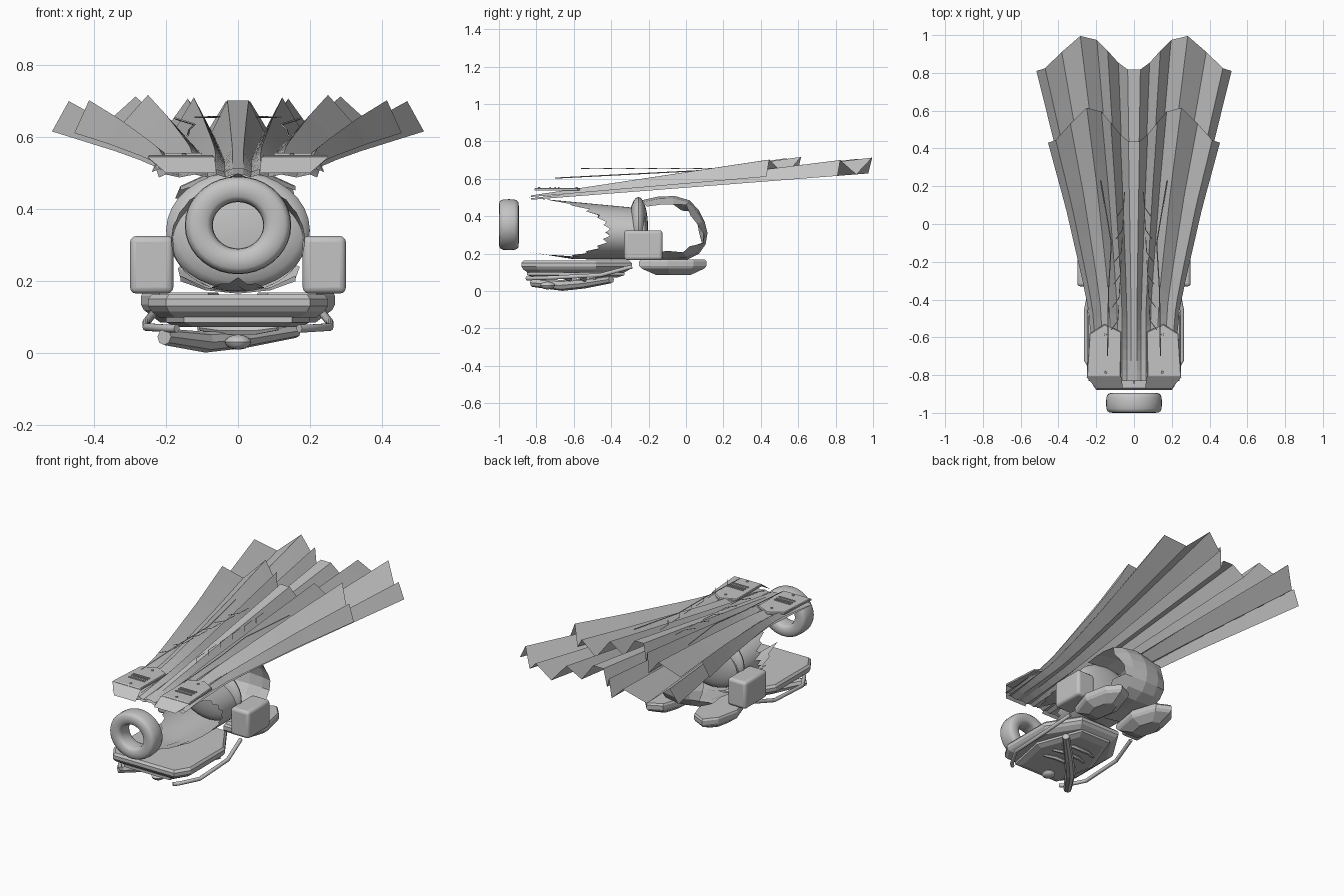
import bpy, bmesh, math, random
from mathutils import Vector

if "Cube" in bpy.data.objects:
    bpy.data.objects.remove(bpy.data.objects["Cube"])

random.seed(4)
grey = bpy.data.materials.new("plain grey")
grey.diffuse_color = (0.55, 0.55, 0.55, 1)
grey.use_nodes = True
grey.node_tree.nodes["Principled BSDF"].inputs["Base Color"].default_value = grey.diffuse_color


def make(name, verts, faces, smooth=None):
    me = bpy.data.meshes.new(name)
    me.from_pydata([tuple(v) for v in verts], [], faces)
    bm = bmesh.new()
    bm.from_mesh(me)
    bmesh.ops.recalc_face_normals(bm, faces=bm.faces)
    bm.to_mesh(me)
    bm.free()
    ob = bpy.data.objects.new(name, me)
    bpy.context.collection.objects.link(ob)
    me.materials.append(grey)
    if smooth:
        bpy.ops.object.select_all(action='DESELECT')
        ob.select_set(True)
        bpy.context.view_layer.objects.active = ob
        bpy.ops.object.shade_smooth_by_angle(angle=math.radians(smooth))
    return ob


def grid(name, rows, wrap_u=False, wrap_v=False, caps=False, smooth=None):
    """Skin a list of equal-length point rows."""
    n, m = len(rows), len(rows[0])
    verts = [p for r in rows for p in r]
    faces = []
    for i in range(n if wrap_v else n - 1):
        for j in range(m if wrap_u else m - 1):
            a, b = i, (i + 1) % n
            k = (j + 1) % m
            faces.append((a * m + j, a * m + k, b * m + k, b * m + j))
    if caps:
        faces += [tuple(range(m)), tuple(range((n - 1) * m, n * m))]
    return make(name, verts, faces, smooth)


def slab(name, outline, levels):
    """Loft an xy outline through (z, scale) levels."""
    cx = sum(p[0] for p in outline) / len(outline)
    cy = sum(p[1] for p in outline) / len(outline)
    rows = [[(cx + (x - cx) * s, cy + (y - cy) * s, z) for x, y in outline] for z, s in levels]
    return grid(name, rows, wrap_u=True, caps=True)


def rod(name, pts, radii, sides=10, smooth=40):
    pts = [Vector(p) for p in pts]
    rows = []
    for i, p in enumerate(pts):
        d = (pts[min(i + 1, len(pts) - 1)] - pts[max(i - 1, 0)]).normalized()
        a = d.cross(Vector((0, 0, 1))).normalized()
        b = a.cross(d)
        rows.append([p + radii[i] * (a * math.cos(t) + b * math.sin(t))
                     for t in (2 * math.pi * k / sides for k in range(sides))])
    return grid(name, rows, wrap_u=True, caps=True, smooth=smooth)


def interp(table, y):
    for (y0, v0), (y1, v1) in zip(table, table[1:]):
        if y <= y1:
            return v0 + (v1 - v0) * max(0, (y - y0) / (y1 - y0))
    return table[-1][1]


# Pleated cape: two layers with scalloped ends
pleats = [(0.065, 1), (0.16, 0), (0.27, 1), (0.38, 0), (0.55, 1), (0.74, 0), (0.91, 1), (1, 0)]
pleats = [(-u, h) for u, h in reversed(pleats)] + pleats


def cape(name, widths, y_mid, z0, slope, amp):
    y0, y_edge = widths[0][0], widths[-1][0]
    rows = []
    for i in range(25):
        s = i / 24
        w = interp(widths, y0 + (y_edge - y0) * s)
        row = []
        for u, h in pleats:
            y = y0 + (y_mid - 0.095 * math.cos(2 * math.pi * u) - y0) * s
            row.append((u * w, y, z0 + slope * (y - y0) + h * (0.008 + amp * s)))
        rows.append(row)
    grid(name, rows)


cape("cape_long_layer", [(-.83, .22), (-.45, .23), (-.2, .275), (.1, .34), (.81, .517)],
     .905, .488, .078, .075)
cape("cape_short_layer", [(-.83, .24), (-.58, .23), (-.45, .242), (-.29, .275), (.08, .36), (.43, .455)],
     .525, .503, .086, .082)

# Round ring at the front
rows = []
for i in range(36):
    t = 2 * math.pi * i / 36
    row = []
    for k in range(16):
        a = 2 * math.pi * k / 16
        c, s = math.cos(a), math.sin(a)
        r = 0.109 + 0.039 * math.copysign(abs(c) ** 0.6, c)
        y = -0.947 + 0.053 * math.copysign(abs(s) ** 0.6, s)
        row.append((r * math.cos(t), y, 0.355 + 0.92 * r * math.sin(t)))
    rows.append(row)
grid("front_ring", rows, wrap_u=True, wrap_v=True, smooth=40)

# Torn torso shell, open at both sides
rows = []
for i in range(9):
    s = i / 8
    row = []
    for k in range(48):
        t = 2 * math.pi * k / 48
        c, sn = math.cos(t), math.sin(t)
        front = -0.84 + 0.42 * abs(c) ** 0.8 + (0.035 if k % 2 else -0.01) * (0.4 + random.random())
        y = front + (-0.22 - front) * s
        d = (y + 0.85) / 0.63
        top, low = 0.5 - 0.06 * d, 0.21 - 0.04 * min(1, 2.5 * d)
        row.append(((0.2 - 0.02 * d) * c, y, (top + low) / 2 + (top - low) / 2 * sn))
    rows.append(row)
grid("torso_shell", rows, wrap_u=True, smooth=50)

# Flattened dome between the two shells
rows = []
for i in range(13):
    a = math.pi * (0.02 + 0.96 * i / 12)
    rows.append([(0.2 * math.sin(a) * math.cos(t), -0.255 - 0.052 * math.cos(a),
                  0.34 + 0.163 * math.sin(a) * math.sin(t))
                 for t in (2 * math.pi * k / 32 for k in range(32))])
grid("inner_dome", rows, wrap_u=True, caps=True, smooth=40)

# Jagged rear crescent
path = [(-.24, .485), (-.15, .505), (-.06, .508), (.02, .485), (.07, .43), (.1, .37),
        (.115, .31), (.105, .25), (.07, .2), (.01, .17), (-.1, .17), (-.24, .165)]
centre = Vector((0, -0.1, 0.33))
rows = []
for i, (y, z) in enumerate(path):
    inward = (centre - Vector((0, y, z))).normalized()
    row = []
    for x, off in ((-.16, .045), (-.09, .012), (0, 0), (.09, .012), (.16, .045)):
        jag = random.uniform(-0.035, 0.025) if abs(x) > 0.1 and 2 < i < 9 else 0
        row.append(Vector((x + jag * 0.6 * (1 if x > 0 else -1), y, z)) + inward * (off + jag))
    rows.append(row)
grid("rear_crescent", rows)

# Main base slab with cut corners
slab("base_slab", [(-.2, -.88), (.2, -.88), (.25, -.8), (.25, -.48), (.13, -.29),
                   (-.13, -.29), (-.25, -.48), (-.25, -.8)],
     [(.098, .87), (.115, .96), (.13, 1), (.15, 1), (.163, .96)])
# Thin belly plate and curved slats beneath it
slab("belly_plate", [(-.15, -.85), (.15, -.85), (.2, -.6), (.1, -.33), (-.1, -.33), (-.2, -.6)],
     [(.072, .85), (.085, 1), (.1, 1)])
for n in range(3):
    y = -0.62 + 0.08 * n
    rod("belly_slat", [(-.11, y - .03, .07), (-.05, y, .062), (.05, y, .062), (.11, y - .03, .07)],
        [.008, .012, .012, .008], 6)

# Oval buckle under the front
rows = []
for i in range(7):
    a = math.pi * (0.04 + 0.92 * i / 6)
    r = math.sin(a)
    rows.append([(0.037 * r * math.cos(t), -0.74 + 0.04 * r * math.sin(t), 0.03 - 0.021 * math.cos(a))
                 for t in (2 * math.pi * k / 16 for k in range(16))])
grid("buckle", rows, wrap_u=True, caps=True, smooth=40)

# Diagonal bar below the base
rod("diagonal_bar", [(-.205, -.82, .045), (-.09, -.66, .03), (.02, -.54, .04), (.16, -.4, .062)],
    [.023, .029, .026, .02], 8, None)

for side, label in ((-1, "left"), (1, "right")):
    # Bent side rail
    rod("rail_" + label, [(side * x, y, z) for x, y, z in
        ((.17, -.85, .068), (.19, -.83, .068), (.255, -.72, .072), (.255, -.46, .085), (.22, -.29, .13))],
        [.011] * 5)
    # Rounded side box
    bpy.ops.mesh.primitive_cube_add(size=1, location=(side * .24, -.228, .245))
    box = bpy.context.object
    box.name = "side_box_" + label
    box.scale = (.12, .205, .16)
    bpy.ops.object.transform_apply(location=False, rotation=False, scale=True)
    box.data.materials.append(grey)
    bev = box.modifiers.new("bevel", 'BEVEL')
    bev.width, bev.segments = .017, 3
    bpy.ops.object.shade_smooth_by_angle(angle=math.radians(40))
    # Tapered rear slab
    slab("rear_slab_" + label, [(side * x, y) for x, y in
         ((.08, -.25), (.22, -.25), (.27, -.1), (.24, .04), (.18, .11), (.1, .07), (.05, -.08))],
         [(.085, .5), (.12, .93), (.135, 1), (.158, 1), (.168, .95)])
    # Collar slope and shoulder plate
    grid("collar_" + label, [[(side * .06, -.87, .5), (side * .2, -.87, .5)],
                             [(side * .065, -.81, .545), (side * .252, -.81, .545)]])
    slab("shoulder_plate_" + label, [(side * x, y) for x, y in
         ((.07, -.81), (.25, -.81), (.235, -.58), (.155, -.53), (.068, -.57))],
         [(.538, 1), (.547, 1), (.551, .96)])
    # Vent strips and rivets on the plate
    for y in (-.68, -.7, -.725):
        slab("vent_strip", [(side * x, y + d) for x, d in
             ((.1, -.004), (.205, -.004), (.205, .004), (.1, .004))], [(.55, 1), (.556, 1)])
    for y in (-.585, -.785):
        slab("rivet", [(side * .15 + .007 * math.cos(k * .785), y + .007 * math.sin(k * .785))
                       for k in range(8)], [(.55, 1), (.555, .8)])
    # Thin branching cords above the cape
    rod("long_cord_" + label, [(side * .14, -.7, .604), (side * .135, -.35, .622),
                               (side * .12, -.1, .635), (side * .175, .23, .652)], [.003] * 4, 4, None)
    for n in range(6):
        y = -.56 + .12 * n
        x = .12 - .006 * n
        rod("branch_cord", [(side * x, y, .655), (side * (x - .035), y + .05, .656),
                            (side * (x - .04), y + .13, .657)], [.002] * 3, 4, None)
